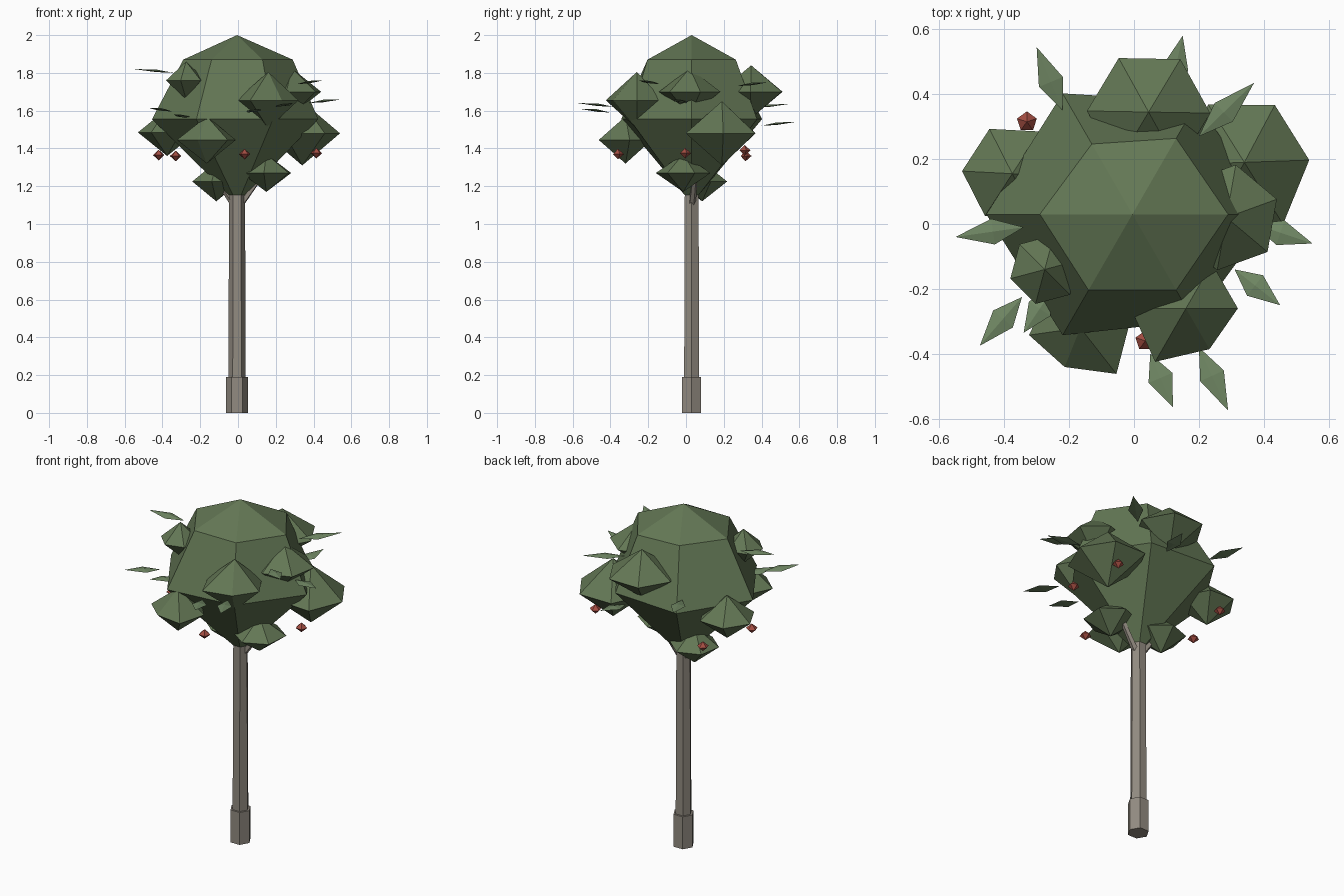
import bpy, bmesh, math
from mathutils import Vector

if "Cube" in bpy.data.objects:
    bpy.data.objects.remove(bpy.data.objects["Cube"])


def material(name, rgb):
    m = bpy.data.materials.new(name)
    m.diffuse_color = (*rgb, 1)
    m.use_nodes = True
    m.node_tree.nodes["Principled BSDF"].inputs["Base Color"].default_value = m.diffuse_color
    return m


BARK = material("bark", (0.29, 0.26, 0.22))
FOLIAGE = material("foliage", (0.125, 0.185, 0.09))
LEAF = material("leaf", (0.16, 0.24, 0.125))
BERRY = material("berry", (0.37, 0.075, 0.055))


def finish(name, bm, mat):
    bmesh.ops.recalc_face_normals(bm, faces=bm.faces)
    mesh = bpy.data.meshes.new(name)
    bm.to_mesh(mesh)
    bm.free()
    mesh.materials.append(mat)
    ob = bpy.data.objects.new(name, mesh)
    bpy.context.collection.objects.link(ob)
    return ob


def lathe(name, profile, mat, centre=(0, 0, 0), rot=0, sides=6):
    """Stack of flat-faced rings; a radius may be a list (one per corner), 0 makes a point."""
    bm = bmesh.new()
    c = Vector(centre)
    rings = []
    for r, z in profile:
        radii = [0] if r == 0 else r if isinstance(r, (list, tuple)) else [r] * sides
        ring = []
        for i, rad in enumerate(radii):
            a = math.radians(rot) + math.tau * i / sides
            ring.append(bm.verts.new(c + Vector((rad * math.cos(a), rad * math.sin(a), z))))
        rings.append(ring)
    for a, b in zip(rings, rings[1:]):
        for i in range(sides):
            j = (i + 1) % sides
            quad = [a[i % len(a)], a[j % len(a)], b[j % len(b)], b[i % len(b)]]
            bm.faces.new(list(dict.fromkeys(quad)))
    for ring in (rings[0], rings[-1]):
        if len(ring) > 1:
            bm.faces.new(ring)
    return finish(name, bm, mat)


# Trunk with a thicker foot
AXIS = (-0.005, 0.03, 0)
lathe("trunk_foot", [(0.058, 0), (0.058, 0.19)], BARK, AXIS)
lathe("trunk", [(0.046, 0.18), (0.042, 1.22)], BARK, AXIS)

# Forked branches under the crown
for i, end in enumerate([(0.14, 0.05, 1.28), (-0.13, 0.07, 1.27)]):
    start = Vector((-0.005, 0.03, 1.08))
    d = Vector(end) - start
    branch = lathe(f"branch_{i + 1}", [(0.02, 0), (0.014, d.length)], BARK, sides=5)
    branch.location = start
    branch.rotation_euler = d.to_track_quat('Z', 'Y').to_euler()

# Main crown, slightly uneven
lathe("crown", [(0.04, 1.15),
                ((0.43, 0.40, 0.43, 0.45, 0.43, 0.38), 1.555),
                ((0.295, 0.27, 0.25, 0.285, 0.27, 0.27), 1.87),
                (0, 2.0)], FOLIAGE, AXIS)

# Foliage clumps: x, y, z, radius (or one per corner), half height, turn
clumps = [
    (-0.165, -0.32, 1.445, (0.155, 0.15, 0.15, 0.16, 0.13, 0.18), 0.125, 8),
    (0.16, -0.26, 1.655, (0.16, 0.16, 0.14, 0.17, 0.19, 0.145), 0.15, 0),
    (0.34, 0.19, 1.48, (0.20, 0.20, 0.21, 0.20, 0.20, 0.225), 0.17, 2),
    (-0.375, 0.155, 1.485, 0.155, 0.125, -3),
    (0.045, 0.345, 1.70, 0.19, 0.14, -1),
    (0.285, 0.02, 1.70, 0.165, 0.125, 20),
    (-0.275, -0.14, 1.76, 0.11, 0.10, 15),
    (0.15, -0.015, 1.27, 0.145, 0.10, 25),
    (-0.115, 0.085, 1.225, 0.135, 0.105, 20),
]
for i, (x, y, z, r, h, turn) in enumerate(clumps):
    lathe(f"foliage_clump_{i + 1}", [(0, -h), (r, 0), (0, h)], FOLIAGE, (x, y, z), turn)

# Loose leaves: base x, y and tip x, y, height
leaves = [
    (-0.22, 0.35, -0.30, 0.545, 1.625),
    (0.11, 0.40, 0.15, 0.58, 1.53),
    (0.20, 0.27, 0.37, 0.435, 1.74),
    (0.37, 0.00, 0.55, -0.06, 1.65),
    (0.31, -0.14, 0.45, -0.25, 1.75),
    (0.20, -0.38, 0.29, -0.575, 1.63),
    (0.05, -0.40, 0.12, -0.565, 1.60),
    (-0.345, -0.225, -0.475, -0.375, 1.605),
    (-0.34, -0.01, -0.55, -0.04, 1.81),
    (-0.25, -0.20, -0.34, -0.335, 1.57),
]
for i, (bx, by, tx, ty, z) in enumerate(leaves):
    base, tip = Vector((bx, by, z - 0.01)), Vector((tx, ty, z + 0.01))
    side = (tip - base).cross(Vector((0, 0, 1))).normalized() * 0.04
    mid = base.lerp(tip, 0.45)
    drop = Vector((0, 0, 0.009))
    bm = bmesh.new()
    b, t, l, r, up, low = [bm.verts.new(p) for p in (
        base, tip, mid + side, mid - side, mid + drop, mid - drop * 0.5)]
    for m in (up, low):
        for p, q in ((b, l), (l, t), (t, r), (r, b)):
            bm.faces.new((p, q, m))
    finish(f"leaf_{i + 1}", bm, LEAF)

# Hanging berries
for i, p in enumerate([(0.035, -0.36, 1.37), (0.415, -0.005, 1.375), (0.37, 0.31, 1.39),
                       (-0.33, 0.315, 1.36), (-0.42, -0.01, 1.365)]):
    lathe(f"berry_{i + 1}", [(0, -0.028), (0.032, 0), (0, 0.028)], BERRY, p, 18, 5)
